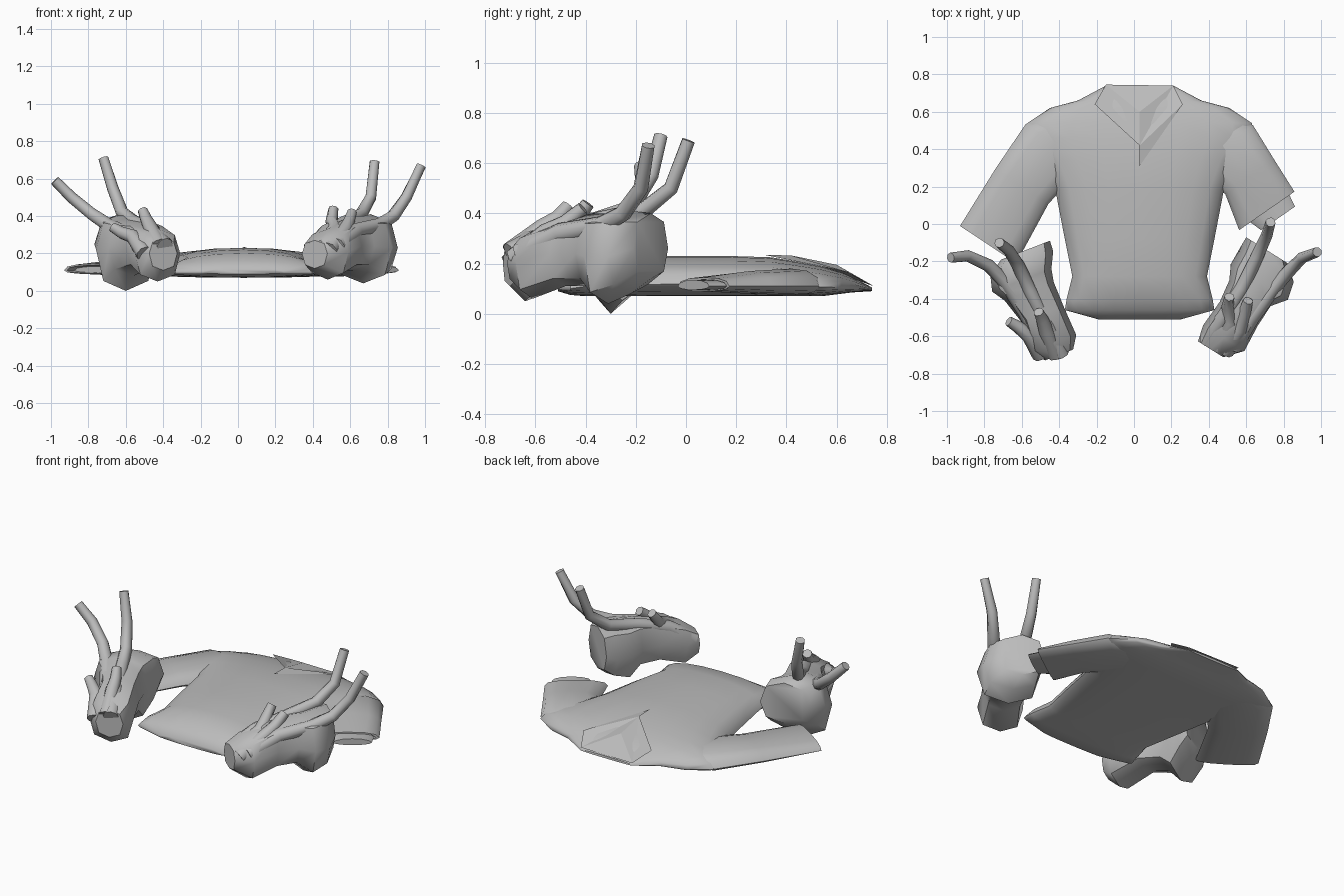
import bpy
import bmesh
from math import cos, sin, tau, radians, copysign
from mathutils import Vector

cube = bpy.data.objects.get("Cube")
if cube:
    bpy.data.objects.remove(cube, do_unlink=True)

grey = bpy.data.materials.new("plain grey")
grey.use_nodes = True
grey.diffuse_color = (0.5, 0.5, 0.5, 1)
grey.node_tree.nodes["Principled BSDF"].inputs["Base Color"].default_value = grey.diffuse_color


def finish(name, bm, angle):
    """Turn a bmesh into a shaded, coloured object."""
    mesh = bpy.data.meshes.new(name)
    bm.to_mesh(mesh)
    bm.free()
    obj = bpy.data.objects.new(name, mesh)
    bpy.context.collection.objects.link(obj)
    mesh.materials.append(grey)
    bpy.ops.object.select_all(action="DESELECT")
    bpy.context.view_layer.objects.active = obj
    obj.select_set(True)
    bpy.ops.object.shade_smooth_by_angle(angle=radians(angle))
    return obj


def loft(name, stations, sides=8, axis=None, power=1.0, angle=55):
    """Skin rings; a station is x, y, z, half width, height above, depth below."""
    bm = bmesh.new()
    centres = [Vector(s[:3]) for s in stations]
    last = len(centres) - 1
    rings = []
    for i, (centre, station) in enumerate(zip(centres, stations)):
        width, above, below = station[3:]
        if axis:
            along = Vector(axis).normalized()
        else:
            along = (centres[min(i + 1, last)] - centres[max(i - 1, 0)]).normalized()
        across = along.cross(Vector((0, 0, 1))).normalized()
        up = across.cross(along)
        ring = []
        for k in range(sides):
            c, s = cos(tau * k / sides), sin(tau * k / sides)
            c = copysign(abs(c) ** power, c)
            s = copysign(abs(s) ** power, s)
            height = above if s > 0 else below
            ring.append(bm.verts.new(centre + across * width * c + up * height * s))
        rings.append(ring)
    for a, b in zip(rings, rings[1:]):
        for k in range(sides):
            n = (k + 1) % sides
            bm.faces.new((a[k], a[n], b[n], b[k]))
    bm.faces.new(rings[0])
    bm.faces.new(rings[-1])
    bmesh.ops.recalc_face_normals(bm, faces=bm.faces)
    return finish(name, bm, angle)


def finger(name, points, thick=0.046, thin=0.027):
    """Tapered bent tube through the given points."""
    last = len(points) - 1
    stations = []
    for i, point in enumerate(points):
        r = thick + (thin - thick) * i / last
        stations.append((*point, r, r, r))
    return loft(name, stations, sides=8)


# Shirt body lying flat: y, half width, top height, bottom height
body = [
    (-0.51, 0.22, 0.12, 0.09),
    (-0.46, 0.40, 0.16, 0.075),
    (-0.40, 0.39, 0.20, 0.07),
    (-0.28, 0.36, 0.22, 0.07),
    (-0.08, 0.40, 0.23, 0.07),
    (0.18, 0.45, 0.23, 0.07),
    (0.34, 0.52, 0.225, 0.07),
    (0.46, 0.60, 0.205, 0.07),
    (0.54, 0.60, 0.19, 0.07),
    (0.62, 0.48, 0.165, 0.08),
    (0.66, 0.33, 0.148, 0.085),
    (0.74, 0.18, 0.105, 0.09),
]
stations = []
for y, half, top, bottom in body:
    edge = bottom + (top - bottom) * 0.3
    stations.append((0.03, y, edge, half, top - edge, edge - bottom))
loft("shirt_body", stations, sides=20, axis=(0, 1, 0), power=0.88)


def sleeve(name, path, axis):
    """Flat tapering sleeve with a recessed cuff opening."""
    rings = [(x, y, 0.11, half, up, down) for x, y, half, up, down in path]
    x, y, z, half, up, down = rings[-1]
    back = Vector(axis).normalized() * -0.06
    rings.append((x, y, z, half * 0.9, up * 0.75, down * 0.75))
    rings.append((x + back.x, y + back.y, z, half * 0.85, up * 0.6, down * 0.6))
    loft(name, rings, sides=12, axis=axis, power=0.85)


left_way = (0.57, -0.82, 0)
sleeve("left_sleeve", [
    (0.38, 0.49, 0.13, 0.04, 0.03),
    (0.48, 0.42, 0.19, 0.07, 0.035),
    (0.62, 0.25, 0.16, 0.06, 0.03),
    (0.71, 0.07, 0.18, 0.035, 0.02),
], left_way)
sleeve("right_sleeve", [
    (-0.33, 0.50, 0.13, 0.04, 0.03),
    (-0.42, 0.43, 0.19, 0.07, 0.035),
    (-0.60, 0.20, 0.17, 0.06, 0.03),
    (-0.78, -0.11, 0.18, 0.035, 0.02),
], (-0.55, -0.83, 0))
loft("left_cuff", [
    (0.72, 0.09, 0.11, 0.13, 0.025, 0.015),
    (0.77, 0.03, 0.11, 0.11, 0.025, 0.015),
], sides=12, axis=left_way)

# Collar: neck panel and two folded flaps
bm = bmesh.new()
corners = dict(
    back_left=(0.21, 0.74, 0.112), back_right=(-0.15, 0.745, 0.112),
    side_left=(0.26, 0.64, 0.168), side_right=(-0.21, 0.64, 0.168),
    middle=(0.03, 0.60, 0.195), notch=(0.03, 0.42, 0.232), point=(0.03, 0.31, 0.235),
)
v = {key: bm.verts.new(co) for key, co in corners.items()}
for face in (
    "back_right middle back_left",
    "back_right notch middle",
    "middle notch back_left",
    "back_right side_right notch",
    "back_left notch side_left",
    "notch point side_left",
):
    bm.faces.new([v[key] for key in face.split()])
finish("collar", bm, 10)

# Hands: palm running back to a bulky heel
left_palm = [
    (0.41, -0.67, 0.20, 0.08, 0.07, 0.08),
    (0.48, -0.61, 0.21, 0.13, 0.12, 0.15),
    (0.56, -0.48, 0.24, 0.12, 0.14, 0.13),
    (0.62, -0.37, 0.24, 0.13, 0.16, 0.13),
    (0.67, -0.31, 0.23, 0.18, 0.17, 0.19),
    (0.71, -0.22, 0.23, 0.17, 0.18, 0.15),
    (0.71, -0.14, 0.26, 0.13, 0.14, 0.12),
]
right_palm = [
    (-0.40, -0.70, 0.20, 0.08, 0.08, 0.09),
    (-0.43, -0.64, 0.20, 0.13, 0.13, 0.15),
    (-0.49, -0.48, 0.24, 0.12, 0.14, 0.13),
    (-0.56, -0.36, 0.23, 0.14, 0.16, 0.15),
    (-0.60, -0.30, 0.22, 0.17, 0.19, 0.22),
    (-0.60, -0.21, 0.25, 0.18, 0.17, 0.17),
    (-0.58, -0.14, 0.26, 0.14, 0.13, 0.12),
]
loft("left_palm", left_palm, axis=(0.53, 0.85, 0), power=0.8, angle=45)
loft("right_palm", right_palm, axis=(-0.36, 0.93, 0), power=0.8, angle=45)

# Two long raised fingers on each hand
finger("left_inner_long_finger", [
    (0.39, -0.63, 0.22), (0.48, -0.50, 0.32), (0.58, -0.34, 0.37),
    (0.66, -0.17, 0.41), (0.71, -0.06, 0.50), (0.73, 0.01, 0.69)])
finger("left_outer_long_finger", [
    (0.53, -0.66, 0.24), (0.63, -0.50, 0.32), (0.75, -0.34, 0.35),
    (0.83, -0.25, 0.40), (0.90, -0.18, 0.50), (0.98, -0.15, 0.67)])
finger("right_inner_long_finger", [
    (-0.39, -0.70, 0.24), (-0.46, -0.55, 0.32), (-0.56, -0.35, 0.37),
    (-0.62, -0.22, 0.42), (-0.67, -0.14, 0.55), (-0.72, -0.10, 0.71)])
finger("right_outer_long_finger", [
    (-0.47, -0.68, 0.22), (-0.58, -0.47, 0.30), (-0.69, -0.31, 0.35),
    (-0.78, -0.22, 0.41), (-0.89, -0.17, 0.50), (-0.98, -0.18, 0.59)])

# Short curled fingers
finger("left_middle_finger", [
    (0.45, -0.66, 0.23), (0.52, -0.52, 0.33), (0.50, -0.44, 0.37), (0.51, -0.39, 0.44)])
finger("left_small_finger", [
    (0.49, -0.68, 0.22), (0.57, -0.56, 0.32), (0.59, -0.48, 0.36), (0.61, -0.41, 0.42)])
finger("right_middle_finger", [
    (-0.42, -0.70, 0.24), (-0.47, -0.57, 0.34), (-0.49, -0.51, 0.38), (-0.51, -0.47, 0.43)])
finger("right_small_finger", [
    (-0.50, -0.70, 0.20), (-0.56, -0.60, 0.29), (-0.62, -0.55, 0.31), (-0.67, -0.52, 0.34)])
